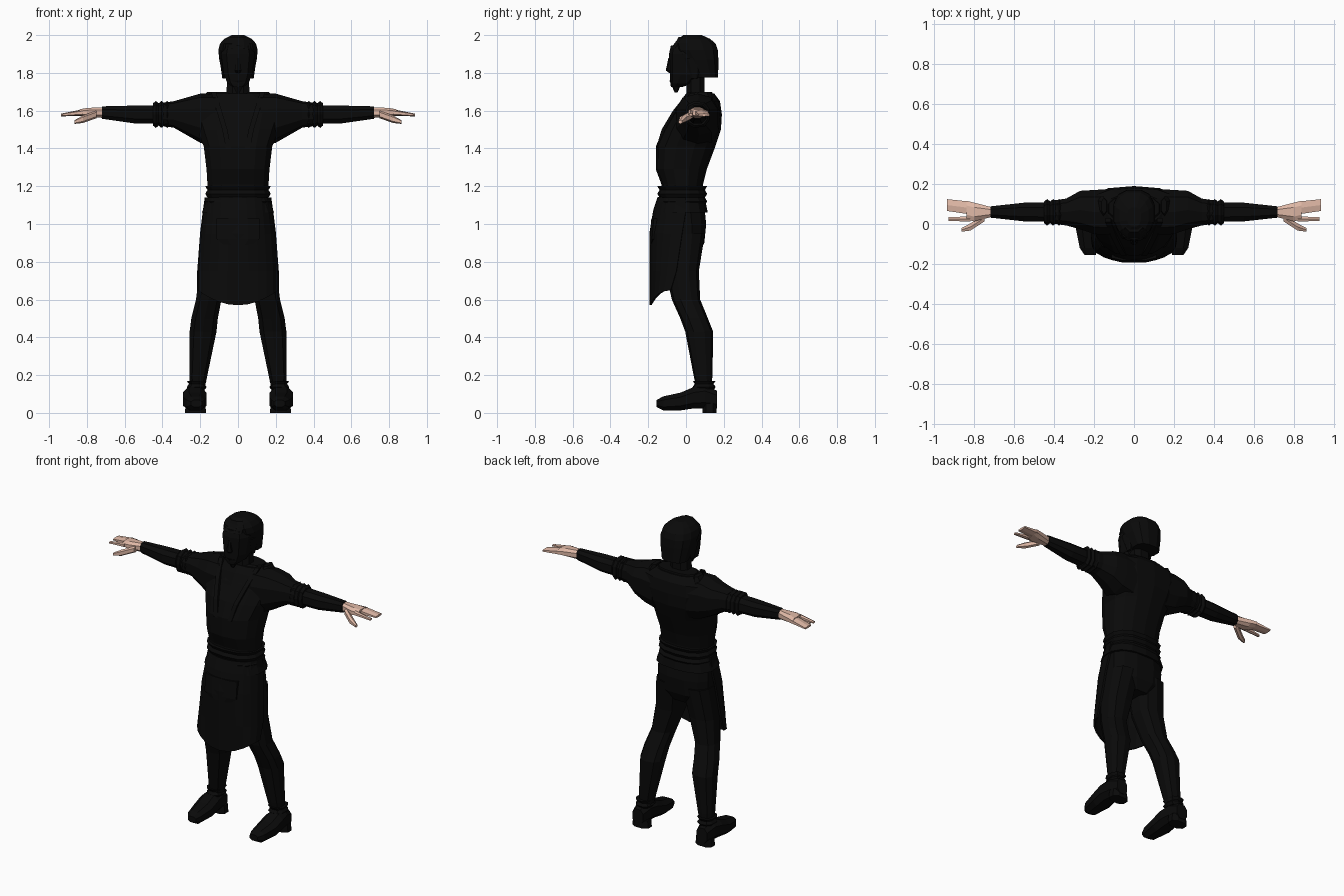
import bpy, bmesh, math

if "Cube" in bpy.data.objects:
    bpy.data.objects.remove(bpy.data.objects["Cube"], do_unlink=True)


def material(name, color):
    mat = bpy.data.materials.new(name)
    mat.use_nodes = True
    mat.diffuse_color = color
    mat.node_tree.nodes["Principled BSDF"].inputs["Base Color"].default_value = color
    return mat


black = material("black cloth", (.003, .003, .003, 1))
skin = material("skin", (.74, .48, .38, 1))


def finish(name, bm, mat):
    bmesh.ops.recalc_face_normals(bm, faces=bm.faces)
    mesh = bpy.data.meshes.new(name)
    bm.to_mesh(mesh)
    bm.free()
    mesh.materials.append(mat)
    obj = bpy.data.objects.new(name, mesh)
    bpy.context.collection.objects.link(obj)
    return obj


def bridge(bm, loops, closed):
    """Join neighbouring rows of vertices with quads."""
    for low, high in zip(loops, loops[1:]):
        for i in range(len(low) if closed else len(low) - 1):
            j = (i + 1) % len(low)
            bm.faces.new((low[i], low[j], high[j], high[i]))


def loft(name, axis, rings, sides=10, mat=black, flip=1):
    """Skin rings of (position, centre u, centre v, radius u, optional radius v)."""
    bm = bmesh.new()
    loops = []
    for pos, cu, cv, ru, *rest in rings:
        rv = rest[0] if rest else ru
        loop = []
        for i in range(sides):
            angle = math.tau * (i + .5) / sides
            c, s = math.cos(angle), math.sin(angle)
            # Slightly boxy section that reaches its full radius
            u = cu + ru * math.copysign(abs(c) ** .8, c)
            v = cv + rv * math.copysign(abs(s) ** .8, s)
            x, y, z = {"x": (pos, u, v), "y": (u, pos, v), "z": (u, v, pos)}[axis]
            loop.append(bm.verts.new((x * flip, y, z)))
        loops.append(loop)
    bridge(bm, loops, closed=True)
    bm.faces.new(loops[0])
    bm.faces.new(loops[-1])
    return finish(name, bm, mat)


def pair(name, axis, rings, **options):
    loft("left_" + name, axis, rings, **options)
    loft("right_" + name, axis, rings, flip=-1, **options)


def trunk(name, rings, **options):
    """Part on the middle line, from (height, half width, front, back)."""
    loft(name, "z", [(z, 0, (front + back) / 2, width, (back - front) / 2)
                     for z, width, front, back in rings], **options)


def folds(start, end, count, cu, cv, ru, rv):
    """Evenly spaced rings that bulge on every second one, like rolled cloth."""
    return [(start + (end - start) * i / (count - 1), cu, cv,
             ru + .012 * (i % 2), rv + .012 * (i % 2)) for i in range(count)]


def wrapped_sheet(name, rows, rise, columns=12):
    """Cloth bent round the front, from (height, half width, front, side)."""
    bm = bmesh.new()
    loops = []
    for z, width, front, side in rows:
        loop = []
        for i in range(columns + 1):
            angle = math.pi * i / columns
            x = math.cos(angle)
            y = side + (front - side) * math.sin(angle) ** .8
            # The lowest row curves up towards the sides
            lift = rise * x * x if z == rows[0][0] else 0
            loop.append(bm.verts.new((x * width, y, z + lift)))
        loops.append(loop)
    bridge(bm, loops, closed=False)
    obj = finish(name, bm, black)
    solid = obj.modifiers.new("thickness", "SOLIDIFY")
    solid.thickness = .012
    solid.offset = 0


# Torso, collar and hips
trunk("shirt", [(1.14, .16, -.13, .09), (1.21, .165, -.13, .09),
                (1.29, .17, -.16, .11), (1.41, .185, -.16, .155),
                (1.5, .22, -.12, .185), (1.58, .25, -.07, .19),
                (1.65, .23, -.03, .18), (1.69, .14, 0, .15)], sides=14)
trunk("collar", [(1.6, .17, -.06, .16), (1.7, .13, .02, .14)], sides=12)
trunk("hips", [(.84, .1, -.09, .07), (.9, .18, -.11, .1),
               (1, .185, -.13, .11), (1.1, .175, -.14, .1)], sides=12)

# Belt folds and flared hem
loft("belt", "z", folds(1.1, 1.2, 6, 0, -.02, .165, .12), sides=14)
trunk("shirt_hem", [(1.06, .195, -.155, .115), (1.14, .165, -.14, .1)], sides=14)

# Chest straps and shoulder flaps
pair("chest_strap", "z", [(1.4, .05, -.15, .018, .012), (1.5, .07, -.12, .018, .012),
                          (1.6, .1, -.06, .018, .012), (1.7, .13, .02, .018, .012)],
     sides=4)
pair("shoulder_flap", "z", [(1.62, .17, .08, .05, .08), (1.7, .15, .09, .015, .04)],
     sides=6)

# Arms
pair("sleeve", "x", [(.12, .06, 1.55, .12, .14), (.2, .06, 1.56, .115, .13),
                     (.27, .07, 1.57, .1), (.34, .06, 1.58, .07),
                     (.41, .06, 1.58, .06)])
pair("rolled_cuff", "x", folds(.36, .45, 7, .06, 1.58, .056, .06), sides=9)
pair("forearm", "x", [(.42, .06, 1.58, .052), (.55, .06, 1.58, .05),
                      (.72, .06, 1.59, .03, .035)], sides=8)

# Hands with a thumb, a forefinger and joined fingers
pair("palm", "x", [(.71, .06, 1.59, .025, .03), (.8, .06, 1.59, .05, .026),
                   (.84, .07, 1.59, .05, .018)], sides=8, mat=skin)
pair("joined_fingers", "x", [(.82, .08, 1.59, .036, .018),
                             (.937, .095, 1.577, .033, .007)], sides=6, mat=skin)
pair("forefinger", "x", [(.82, .025, 1.59, .015), (.93, .025, 1.578, .01, .007)],
     sides=6, mat=skin)
pair("thumb", "x", [(.75, .03, 1.58, .02), (.82, -.015, 1.555, .02),
                    (.865, -.03, 1.54, .01)], sides=6, mat=skin)

# Legs and shoes
pair("trouser_leg", "z", [(.13, .215, .095, .04), (.2, .21, .09, .05),
                          (.43, .185, .07, .074), (.5, .177, .043, .073),
                          (.6, .155, 0, .07, .075), (.75, .12, -.02, .088),
                          (.95, .093, -.01, .093, .11)])
pair("boot_cuff", "z", folds(.12, .17, 4, .22, .096, .042, .05), sides=9)
pair("shoe", "y", [(-.155, .22, .05, .03, .02), (-.12, .225, .05, .05, .04),
                   (-.03, .228, .06, .066, .05), (.04, .23, .08, .066, .06),
                   (.1, .228, .085, .057, .066), (.165, .228, .07, .04, .05)], sides=8)
pair("shoe_heel", "z", [(0, .225, .125, .06, .04), (.05, .225, .125, .055, .04)],
     sides=8)

# Apron and its pocket
wrapped_sheet("apron", [(.57, .21, -.188, -.08), (.75, .21, -.188, -.05),
                        (.95, .195, -.188, -.02), (1.07, .18, -.168, 0),
                        (1.14, .17, -.145, 0)], rise=.08)
trunk("apron_pocket", [(.89, .08, -.195, -.15), (.92, .12, -.195, -.14),
                       (1.03, .12, -.185, -.13)], sides=8)

# Neck, head and hair
trunk("neck", [(1.6, .085, -.03, .13), (1.67, .066, 0, .1), (1.8, .06, 0, .1)],
      sides=8)
trunk("head", [(1.725, .03, -.08, -.02), (1.745, .058, -.083, .04),
               (1.79, .078, -.085, .1), (1.9, .093, -.09, .14),
               (1.945, .08, -.08, .13)])
trunk("hair", [(1.775, .082, .045, .172), (1.87, .102, -.02, .174),
               (1.92, .107, -.06, .172), (1.955, .098, -.065, .16),
               (1.98, .075, -.045, .13), (2, .035, -.015, .085)], sides=12)
trunk("fringe", [(1.93, .07, -.087, .02), (1.965, .07, -.055, .02),
                 (1.99, .045, -.042, .04)], sides=8)
pair("side_lock", "z", [(1.77, .076, .045, .008, .015), (1.88, .088, .04, .012, .05)],
     sides=6)

# Nose and short beard
trunk("nose", [(1.8, .012, -.09, -.06), (1.813, .02, -.107, -.06),
               (1.88, .008, -.093, -.07)], sides=6)
trunk("beard", [(1.695, .01, -.06, -.045), (1.73, .03, -.075, -.03),
                (1.76, .04, -.088, -.03)], sides=6)
